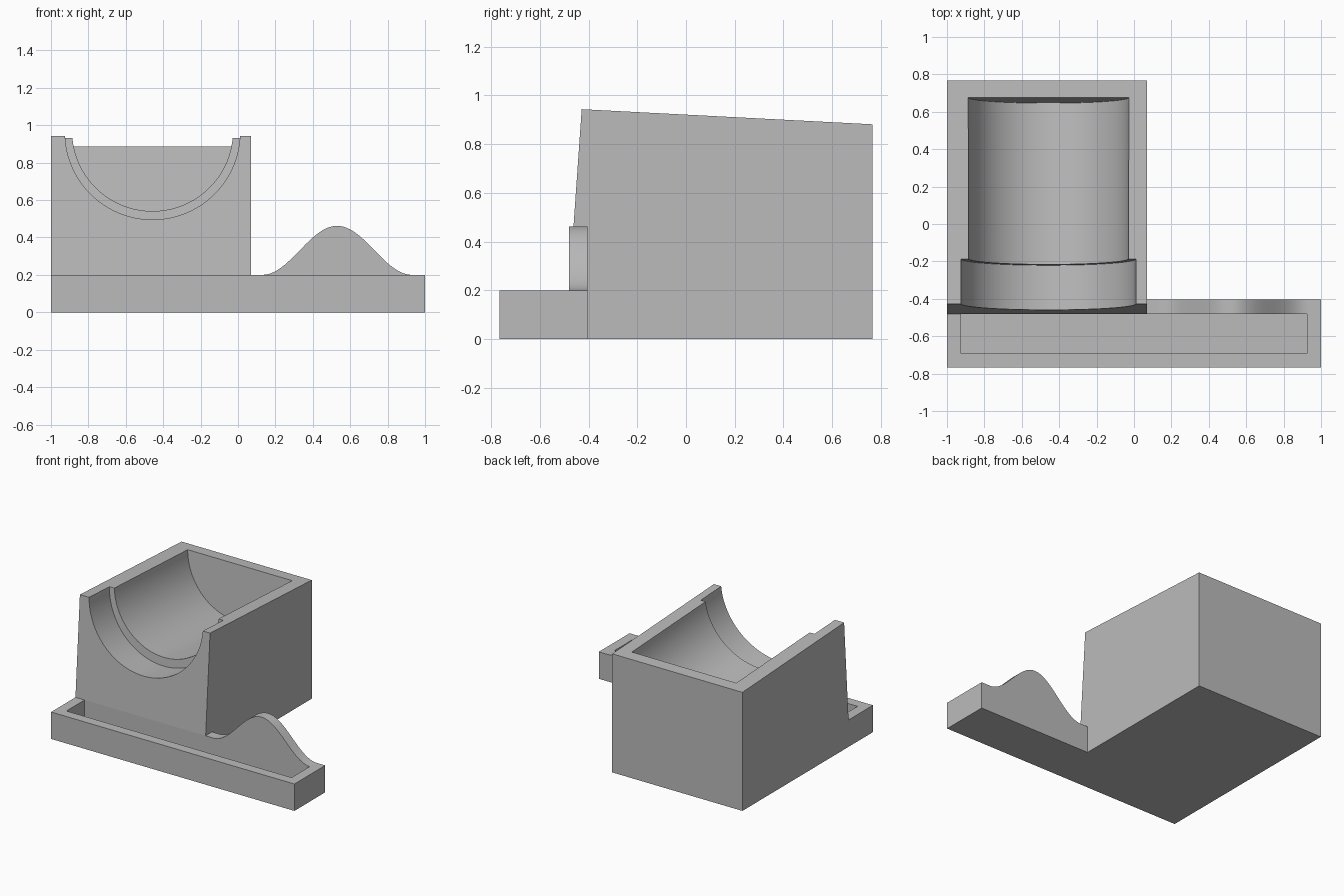
import bpy, bmesh, math
from mathutils import Vector

if "Cube" in bpy.data.objects:
    bpy.data.objects.remove(bpy.data.objects["Cube"], do_unlink=True)

grey = bpy.data.materials.new("plain grey")
grey.use_nodes = True
grey.diffuse_color = (0.5, 0.5, 0.5, 1)
grey.node_tree.nodes["Principled BSDF"].inputs["Base Color"].default_value = (0.5, 0.5, 0.5, 1)

BLOCK_X = (-1.0, 0.07)
BORE_X = -0.457
TILT = math.radians(4.15)
TRAY_TOP = 0.2
TRAY_BACK, POCKET_BACK = -0.404, -0.48


def prism(name, outline, shift):
    """Extrude a closed 3D outline along a vector."""
    bm = bmesh.new()
    face = bm.faces.new([bm.verts.new(p) for p in outline])
    out = bmesh.ops.extrude_face_region(bm, geom=[face])
    moved = [v for v in out["geom"] if isinstance(v, bmesh.types.BMVert)]
    bmesh.ops.translate(bm, verts=moved, vec=Vector(shift))
    bmesh.ops.recalc_face_normals(bm, faces=bm.faces)
    mesh = bpy.data.meshes.new(name)
    bm.to_mesh(mesh)
    bm.free()
    mesh.materials.append(grey)
    obj = bpy.data.objects.new(name, mesh)
    bpy.context.collection.objects.link(obj)
    return obj


def box(name, x, y, z):
    outline = [(x[0], y[0], z[0]), (x[1], y[0], z[0]),
               (x[1], y[1], z[0]), (x[0], y[1], z[0])]
    return prism(name, outline, (0, 0, z[1] - z[0]))


def bore(name, radius, centre_y, centre_z, front, back):
    """Tilted cylinder reaching from front to back along its axis."""
    axis = Vector((0, math.cos(TILT), -math.sin(TILT)))
    middle = Vector((BORE_X, centre_y, centre_z)) + axis * (front + back) / 2
    bpy.ops.mesh.primitive_cylinder_add(
        vertices=128, radius=radius, depth=back - front, location=middle,
        rotation=(-math.pi / 2 - TILT, 0, 0))
    obj = bpy.context.object
    obj.name = name
    obj.data.materials.append(grey)
    return obj


def activate(obj):
    bpy.ops.object.select_all(action="DESELECT")
    obj.select_set(True)
    bpy.context.view_layer.objects.active = obj


def cut(target, cutter):
    cutter.hide_render = True
    mod = target.modifiers.new("cut", "BOOLEAN")
    mod.operation = "DIFFERENCE"
    mod.solver = "EXACT"
    mod.object = cutter
    activate(target)
    bpy.ops.object.modifier_apply(modifier=mod.name)
    bpy.data.objects.remove(cutter, do_unlink=True)


# Long shallow tray along the front
tray = box("front_tray", (-1, 1), (-0.766, TRAY_BACK), (0, TRAY_TOP))
cut(tray, box("pocket_cutter", (-0.925, 0.925), (-0.693, POCKET_BACK), (0.07, 0.4)))

# Main block with leaning front and sloping top
side = [(TRAY_BACK, 0), (0.766, 0), (0.766, 0.881), (-0.428, 0.943),
        (POCKET_BACK, TRAY_TOP), (TRAY_BACK, TRAY_TOP)]
block = prism("cradle_block", [(BLOCK_X[0], y, z) for y, z in side],
              (BLOCK_X[1] - BLOCK_X[0], 0, 0))

# Stepped trough, wide at the open front and narrower to the back wall
cut(block, bore("wide_cutter", 0.468, -0.187, 0.945, -0.6, 0))
cut(block, bore("narrow_cutter", 0.43, -0.187, 0.97, -0.1, 0.866))

# Wave-shaped crest on the back rim of the tray
STEPS, MID, HALF, HEIGHT = 48, 0.53, 0.4, 0.262
wave = []
for i in range(STEPS + 1):
    t = 2 * i / STEPS - 1
    rise = HEIGHT * (1 + math.cos(math.pi * t)) / 2
    wave.append((MID + HALF * t, POCKET_BACK, TRAY_TOP + rise))
crest = prism("wave_crest", wave, (0, TRAY_BACK - POCKET_BACK, 0))

for obj in (block, crest):
    activate(obj)
    bpy.ops.object.shade_smooth_by_angle(angle=math.radians(30))
